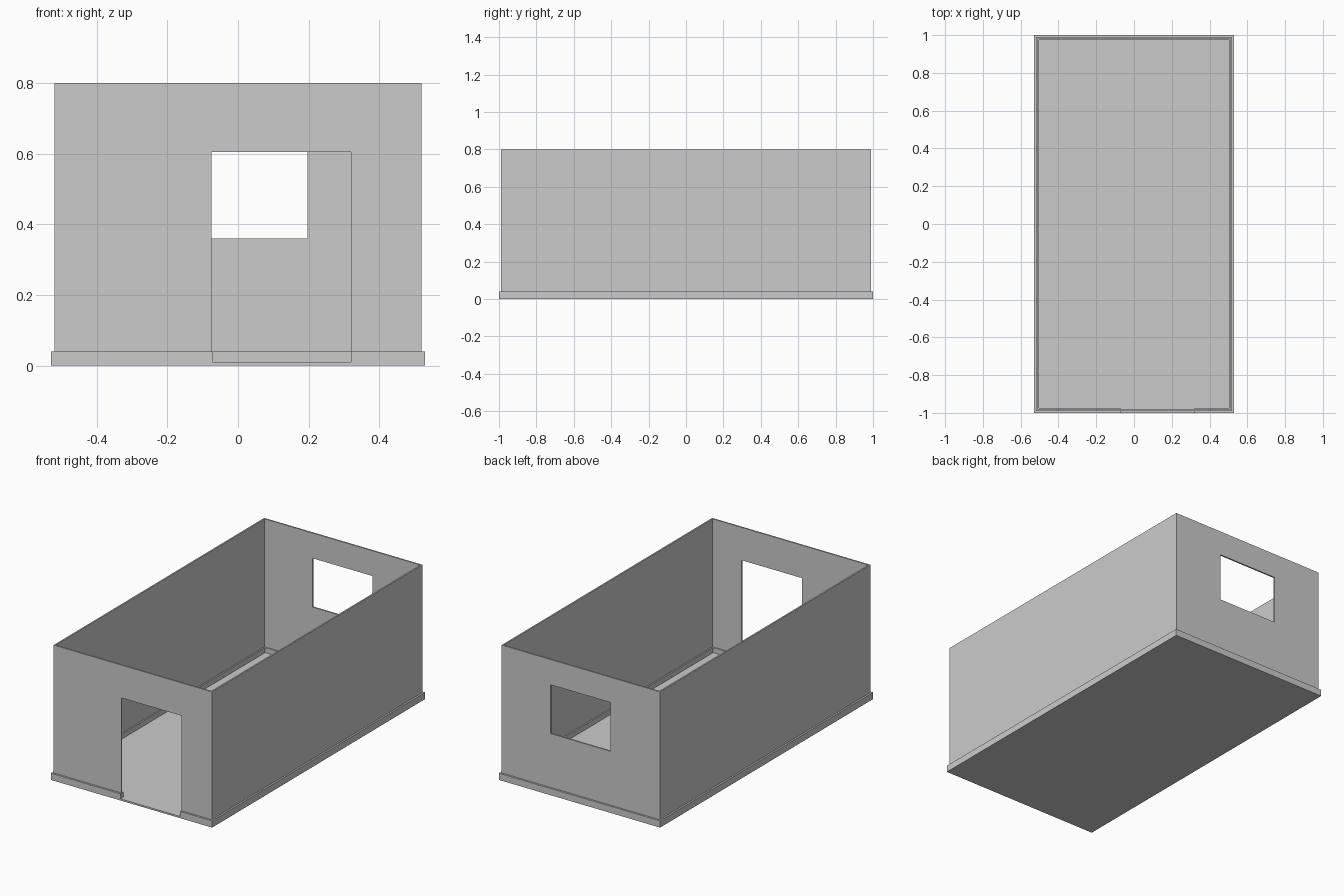
import bpy, bmesh

if "Cube" in bpy.data.objects:
    bpy.data.objects.remove(bpy.data.objects["Cube"])

FLOOR, SKIRT, TOP = 0.01, 0.04, 0.80
DOOR_L, DOOR_R = -0.075, 0.32


def finish(name, bm):
    bmesh.ops.recalc_face_normals(bm, faces=bm.faces[:])
    me = bpy.data.meshes.new(name)
    bm.to_mesh(me)
    bm.free()
    ob = bpy.data.objects.new(name, me)
    bpy.context.collection.objects.link(ob)
    return ob


def prism(name, plan, z0, z1):
    bm = bmesh.new()
    face = bm.faces.new([bm.verts.new((x, y, z0)) for x, y in plan])
    ext = bmesh.ops.extrude_face_region(bm, geom=[face], use_keep_orig=True)
    verts = [g for g in ext["geom"] if isinstance(g, bmesh.types.BMVert)]
    bmesh.ops.translate(bm, verts=verts, vec=(0, 0, z1 - z0))
    return finish(name, bm)


def rect(x0, x1, y0, y1):
    return [(x0, y0), (x1, y0), (x1, y1), (x0, y1)]


def ring(name, outer, inner, z0, z1):
    bm = bmesh.new()
    loops = [[bm.verts.new((x, y, z)) for x, y in plan]
             for plan, z in ((outer, z0), (outer, z1), (inner, z1), (inner, z0))]
    for k in range(4):
        a, b = loops[k], loops[(k + 1) % 4]
        for i in range(4):
            j = (i + 1) % 4
            bm.faces.new((a[i], a[j], b[j], b[i]))
    return finish(name, bm)


# Floor slab
prism("floor", rect(-0.53, 0.53, -1, 1), 0, FLOOR)

# Skirting rim, open at the doorway
X, Y, x, y = 0.53, 1.0, 0.503, 0.973
prism("skirting", [(DOOR_R, -Y), (X, -Y), (X, Y), (-X, Y), (-X, -Y), (DOOR_L + 0.003, -Y),
                   (DOOR_L + 0.003, -y), (-x, -y), (-x, y), (x, y), (x, -y), (DOOR_R, -y)],
      FLOOR, SKIRT)

# Thin walls, open at the top
walls = ring("walls", rect(-0.52, 0.52, -0.989, 0.989),
             rect(-0.511, 0.511, -0.98, 0.98), SKIRT, TOP)

# Door and window openings
cutters = [
    prism("door_cutter", rect(DOOR_L, DOOR_R, -1.1, -0.9), -0.1, 0.605),
    prism("window_cutter", rect(-0.197, 0.197, 0.9, 1.1), 0.36, 0.65),
]
for c in cutters:
    mod = walls.modifiers.new(c.name, "BOOLEAN")
    mod.operation = "DIFFERENCE"
    mod.solver = "EXACT"
    mod.object = c
    c.hide_render = True
    c.hide_set(True)
